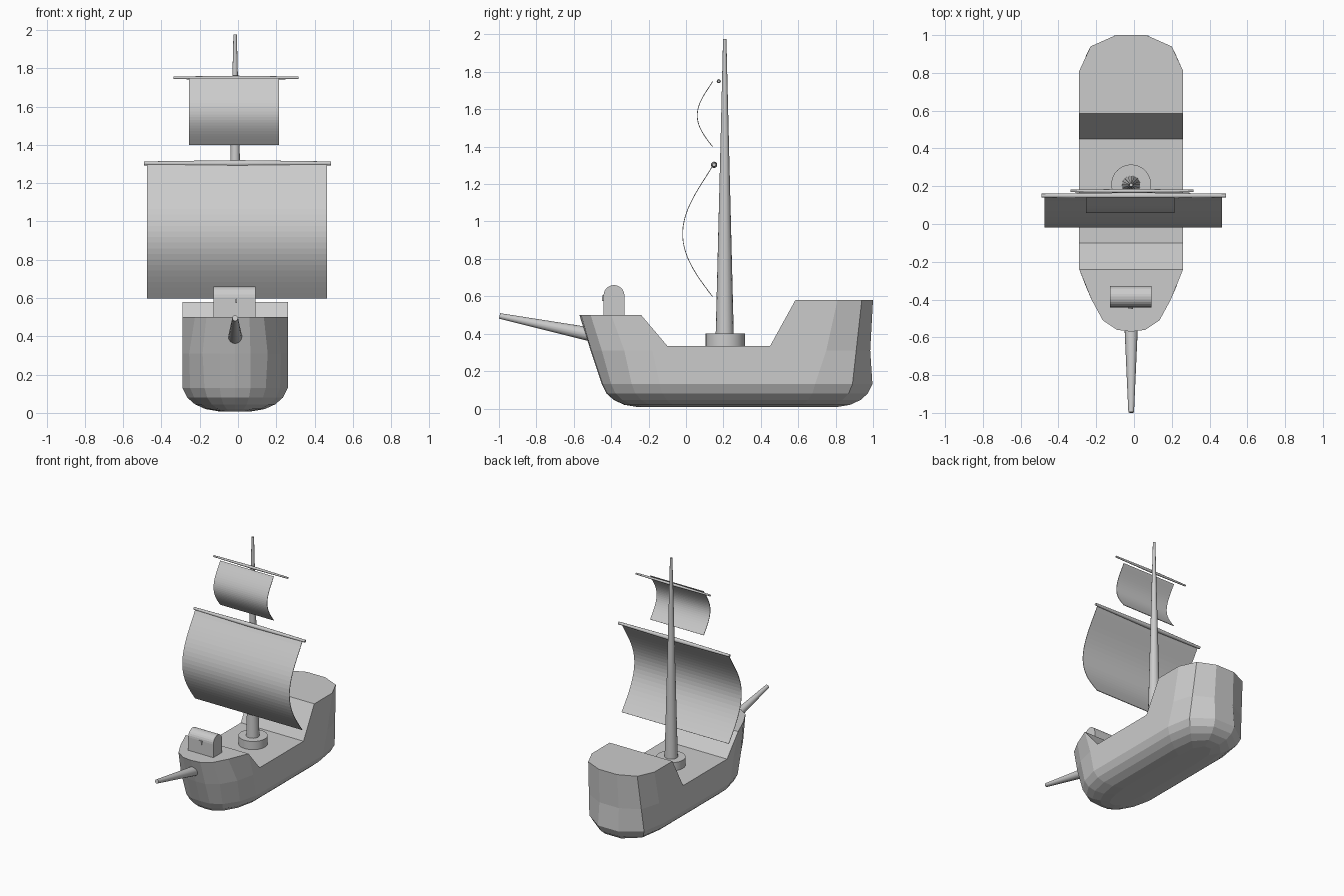
import bpy, bmesh, math
from mathutils import Vector

if "Cube" in bpy.data.objects:
    bpy.data.objects.remove(bpy.data.objects["Cube"])

CX = -0.015  # centre line of the ship


def finish(name, bm, smooth=False):
    bmesh.ops.remove_doubles(bm, verts=bm.verts, dist=1e-5)
    bmesh.ops.recalc_face_normals(bm, faces=bm.faces)
    me = bpy.data.meshes.new(name)
    bm.to_mesh(me)
    bm.free()
    ob = bpy.data.objects.new(name, me)
    bpy.context.collection.objects.link(ob)
    if smooth:
        bpy.ops.object.select_all(action='DESELECT')
        bpy.context.view_layer.objects.active = ob
        ob.select_set(True)
        bpy.ops.object.shade_smooth_by_angle(angle=math.radians(40))
    return ob


def spar(name, stations, sides=16):
    """Round tapered pole through (point, radius) stations."""
    bm = bmesh.new()
    axis = (Vector(stations[-1][0]) - Vector(stations[0][0])).normalized()
    turn = axis.to_track_quat('Z', 'Y')
    rings = []
    for p, r in stations:
        rings.append([bm.verts.new(Vector(p) + turn @ Vector(
            (r * math.cos(a), r * math.sin(a), 0)))
            for a in (2 * math.pi * i / sides for i in range(sides))])
    for a, b in zip(rings, rings[1:]):
        for i in range(sides):
            j = (i + 1) % sides
            bm.faces.new((a[i], a[j], b[j], b[i]))
    bm.faces.new(rings[0][::-1])
    bm.faces.new(rings[-1])
    return finish(name, bm, True)


def extrude_x(name, profile, x0, x1, closed=True):
    """Sweep a (y, z) profile sideways; capped when closed."""
    bm = bmesh.new()
    a = [bm.verts.new((x0, y, z)) for y, z in profile]
    b = [bm.verts.new((x1, y, z)) for y, z in profile]
    n = len(profile)
    for i in range(n if closed else n - 1):
        j = (i + 1) % n
        bm.faces.new((a[i], a[j], b[j], b[i]))
    if closed:
        bm.faces.new(a)
        bm.faces.new(b[::-1])
    return finish(name, bm)


# Hull: half outlines from bow to stern at three heights
W = 0.275
top = [(0, -.57), (.075, -.56), (.15, -.51), (.21, -.40), (W, -.24), (W, -.10),
       (W, .45), (W, .585), (W, .81), (.215, .94), (.08, 1.0)]
mid = [(0, -.51), (.08, -.505), (.17, -.45), (.24, -.33), (W, -.18), (W, -.10),
       (W, .45), (W, .585), (W, .75), (.23, .91), (.085, .985)]
low = [(0, -.45), (.08, -.445), (.16, -.40), (.235, -.29), (W, -.14), (W, -.10),
       (W, .45), (W, .585), (W, .69), (.24, .89), (.09, .997)]
deck_z = [.5] * 5 + [.335] * 2 + [.58] * 4
levels = [[(x, y, z) for (x, y), z in zip(top, deck_z)],
          [(x, y, .31) for x, y in mid],
          [(x, y, .13) for x, y in low]]
# rounded bilge: shrinking copies of the low outline
for d, z in ((.025, .08), (.065, .045), (.12, .02), (.19, .008)):
    levels.append([(x * (1 - d / W), .275 + (y - .275) * (1 - d / .725), z)
                   for x, y in low])
bm = bmesh.new()
rings = []
for half in levels:
    loop = half + [(-x, y, z) for x, y, z in reversed(half)]
    rings.append([bm.verts.new((CX + x, y, z)) for x, y, z in loop])
n = len(rings[0])
for a, b in zip(rings, rings[1:]):
    for i in range(n - 1):
        bm.faces.new((a[i], a[i + 1], b[i + 1], b[i]))
for ring in (rings[0], rings[-1]):  # deck and keel strips
    for k in range(n // 2 - 1):
        bm.faces.new((ring[k], ring[k + 1], ring[n - 2 - k], ring[n - 1 - k]))
finish("hull", bm)

# Mast, its collar and the bowsprit
spar("mast_collar", [((CX, .21, .32), .105), ((CX, .21, .40), .105)], 32)
spar("mast", [((CX, .207, .33), .05), ((CX, .207, 1.4), .023),
              ((CX, .207, 1.976), .009)])
spar("bowsprit", [((CX, -.40, .374), .042), ((CX, -.997, .495), .015)])

# Yards and billowing sails
for name, cx, y, z, half, r in (("main", -.002, .15, 1.303, .488, .017),
                                ("top", -.01, .175, 1.75, .326, .011)):
    spar(name + "_yard", [((cx - half, y, z), r * .6), ((cx, y, z), r),
                          ((cx + half, y, z), r * .6)], 12)
for name, x0, x1, z1, z0, belly in (("main_sail", -.475, .465, 1.297, .598, .16),
                                    ("top_sail", -.255, .215, 1.748, 1.40, .082)):
    pts = []
    for i in range(25):
        t = i / 24
        pts.append((.142 - belly * math.sin(math.pi * t ** 1.06), z1 + (z0 - z1) * t))
    sail = extrude_x(name, pts, x0, x1, closed=False)
    sol = sail.modifiers.new("cloth", 'SOLIDIFY')
    sol.thickness = .004
    sol.offset = 0

# Chest with a rounded lid on the foredeck
R = .056
lid = [(-.385 + R * math.cos(math.pi * i / 12), .604 + R * math.sin(math.pi * i / 12))
       for i in range(13)]
extrude_x("chest", lid + [(-.385 - R, .495), (-.385 + R, .495)], -.128, .092)

# Latch: a small plate with a hanging hook
extrude_x("latch_plate", [(-.447, .595), (-.447, .606), (-.438, .606), (-.438, .595)],
          -.032, -.004)
extrude_x("latch_hook", [(-.449, .575), (-.449, .598), (-.438, .598), (-.438, .575)],
          -.014, -.006)
